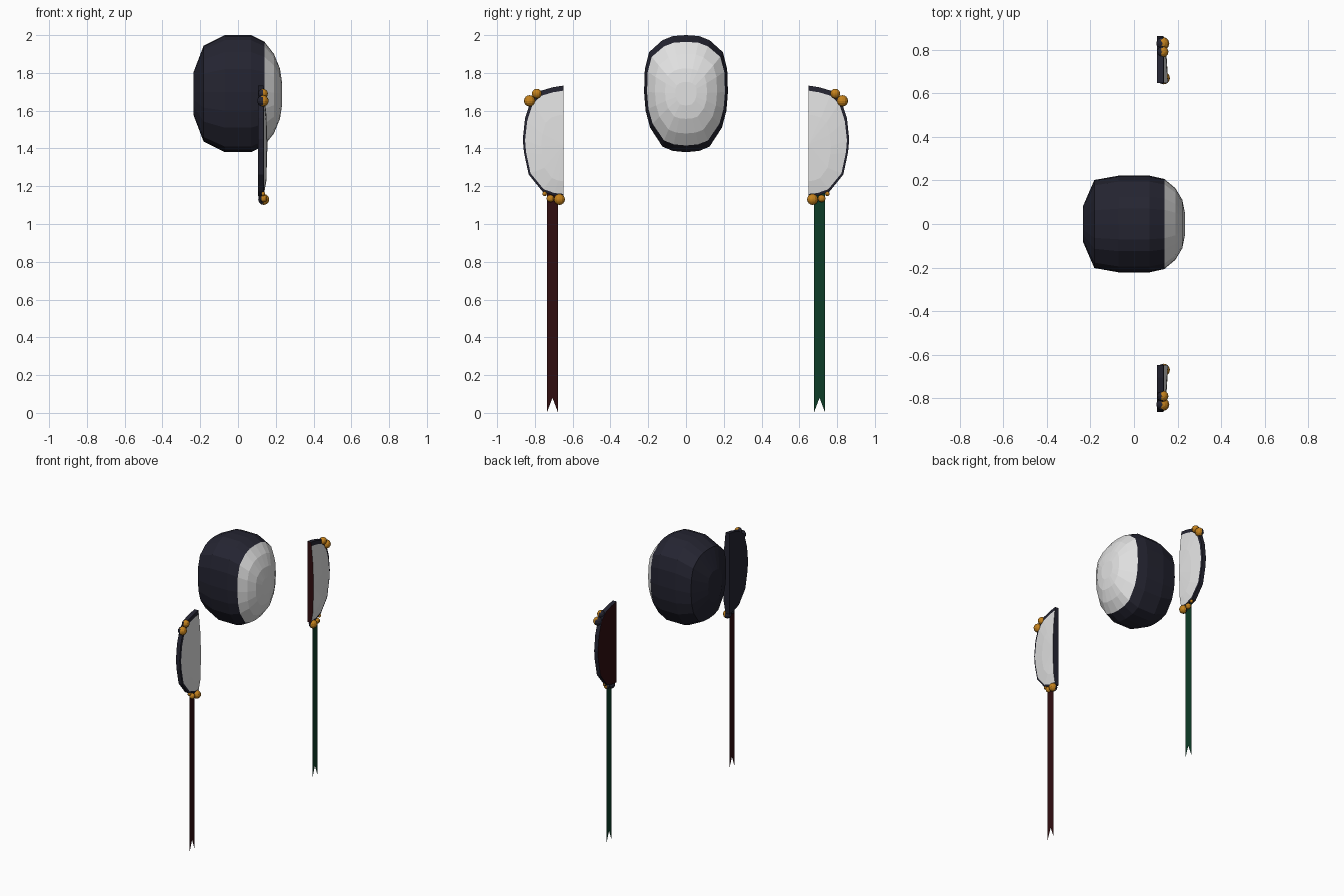
import bpy, bmesh
from mathutils import Vector

if "Cube" in bpy.data.objects:
    bpy.data.objects.remove(bpy.data.objects["Cube"])


def material(name, rgb):
    m = bpy.data.materials.new(name)
    m.diffuse_color = (*rgb, 1)
    m.use_nodes = True
    m.node_tree.nodes["Principled BSDF"].inputs["Base Color"].default_value = m.diffuse_color
    return m


NAVY = material("navy", (0.018, 0.018, 0.031))
WHITE = material("white", (0.75, 0.75, 0.75))
RED = material("dark red", (0.03, 0.004, 0.005))
GREEN = material("dark green", (0.004, 0.045, 0.02))
GOLD = material("gold", (0.55, 0.22, 0.012))


def finish(name, bm, mats):
    bmesh.ops.recalc_face_normals(bm, faces=bm.faces[:])
    me = bpy.data.meshes.new(name)
    bm.to_mesh(me)
    bm.free()
    for m in mats:
        me.materials.append(m)
    ob = bpy.data.objects.new(name, me)
    bpy.context.collection.objects.link(ob)
    return ob


# Head: egg-shaped cross-section lofted along x, with a white face at +x
half = [(0, 2.0), (.07, 1.995), (.125, 1.973), (.195, 1.91), (.218, 1.82), (.222, 1.70),
        (.214, 1.60), (.19, 1.51), (.125, 1.41), (.07, 1.387), (0, 1.38)]
section = half + [(-y, z) for y, z in half[-2:0:-1]]
stations = [(-.235, .36, .37), (-.182, .91, .82), (-.07, 1, 1), (.07, 1, 1),
            (.14, .93, .885), (.19, .74, .68), (.222, .5, .43), (.233, .25, .2)]
bm = bmesh.new()
rings = [[bm.verts.new((x, y * sy, 1.69 + (z - 1.69) * sz)) for y, z in section]
         for x, sy, sz in stations]
n = len(section)
for a, b in zip(rings, rings[1:]):
    for i in range(n):
        j = (i + 1) % n
        bm.faces.new((a[i], a[j], b[j], b[i]))
bm.faces.new(rings[0])
bm.faces.new(rings[-1])
for f in bm.faces:
    f.material_index = int(f.calc_center_median().x > .14)
finish("head", bm, [NAVY, WHITE])

# Outline of one half mask, from the top of the cut to the bottom
outline = [(.648, 1.733), (.705, 1.724), (.77, 1.705), (.82, 1.66), (.852, 1.56),
           (.864, 1.45), (.858, 1.38), (.833, 1.262), (.76, 1.172), (.70, 1.15), (.648, 1.145)]
CUT, MID = .648, 1.35


def half_mask(name, side, lining):
    bm = bmesh.new()

    def ring(x, sy, sz):
        return [bm.verts.new((x, side * (CUT + (y - CUT) * sy), MID + (z - MID) * sz))
                for y, z in outline]

    # back edge, front edge, plate edge, raised plate
    r = [ring(.105, 1, 1), ring(.135, 1, 1), ring(.138, .945, .93), ring(.15, .55, .6)]
    mid = bm.verts.new((.156, side * CUT, 1.42))
    for k in range(3):
        for i in range(len(outline) - 1):
            f = bm.faces.new((r[k][i], r[k][i + 1], r[k + 1][i + 1], r[k + 1][i]))
            f.material_index = 1 if k == 2 else 0
    for i in range(len(outline) - 1):
        bm.faces.new((r[3][i], r[3][i + 1], mid)).material_index = 1
    # lining on the back and the cut
    bm.faces.new(r[0]).material_index = 2
    bm.faces.new([q[0] for q in r] + [mid] + [q[-1] for q in r[::-1]]).material_index = 2
    finish(name, bm, [NAVY, WHITE, lining])


# Beads: (y, z, radius, x)
beads = [(.79, 1.69, .026, .132), (.828, 1.652, .03, .132), (.67, 1.13, .029, .136),
         (.718, 1.135, .02, .134), (.748, 1.16, .012, .132)]


def bead(name, side, y, z, radius, x):
    bm = bmesh.new()
    bmesh.ops.create_uvsphere(bm, u_segments=12, v_segments=8, radius=radius)
    bmesh.ops.translate(bm, verts=bm.verts[:], vec=Vector((x, side * y, z)))
    for f in bm.faces:
        f.material_index = int(f.calc_center_median().x > x - .005)
    finish(name, bm, [NAVY, GOLD])


def ribbon(name, side, mat):
    bm = bmesh.new()
    pts = [(.677, 1.17), (.737, 1.17), (.737, 0), (.707, .08), (.677, 0)]
    f = bm.faces.new([bm.verts.new((.125, side * y, z)) for y, z in pts])
    bm.normal_update()
    if f.normal.x < 0:
        f.normal_flip()
    me = bpy.data.meshes.new(name)
    bm.to_mesh(me)
    bm.free()
    me.materials.append(mat)
    bpy.context.collection.objects.link(bpy.data.objects.new(name, me))


# Two mask halves with beads and swallow-tailed ribbons
for label, side, lining, cloth in (("left", 1, RED, GREEN), ("right", -1, NAVY, RED)):
    half_mask(label + "_half_mask", side, lining)
    ribbon(label + "_ribbon", side, cloth)
    for i, b in enumerate(beads):
        bead(f"{label}_bead_{i + 1}", side, *b)
